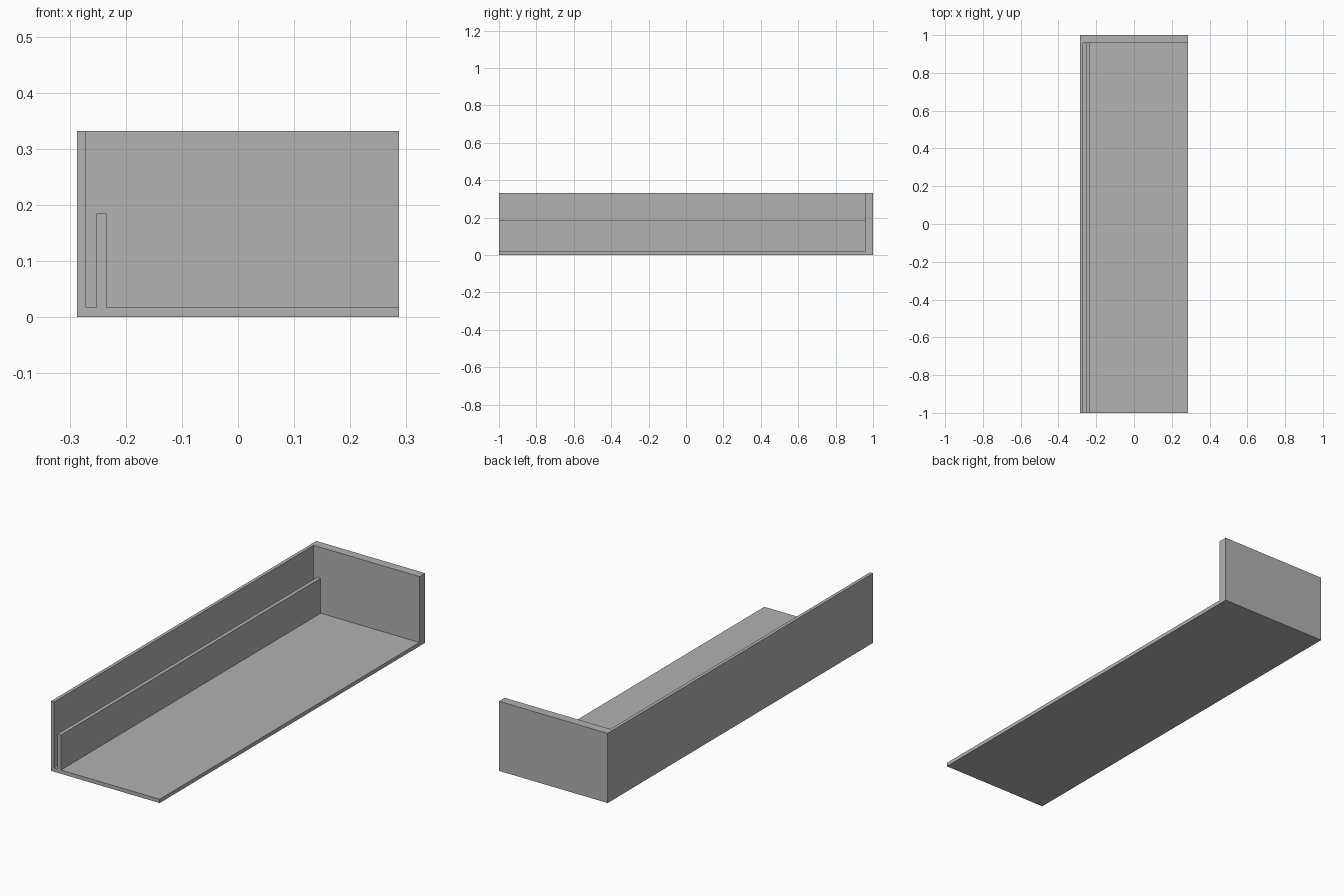
import bpy
import bmesh

cube = bpy.data.objects.get("Cube")
if cube:
    bpy.data.objects.remove(cube, do_unlink=True)

# Overall size and thicknesses
HALF_W, HALF_L, HEIGHT = 0.287, 1.0, 0.332
FLOOR = 0.018
WALL_IN = -0.271
FIN_OUT, FIN_IN, FIN_TOP = -0.252, -0.234, 0.185
BACK_IN = 0.957

grey = bpy.data.materials.new("plain_grey")
grey.use_nodes = True
colour = (0.445, 0.445, 0.445, 1)
grey.diffuse_color = colour
grey.node_tree.nodes["Principled BSDF"].inputs["Base Color"].default_value = colour


def extrude_profile(name, profile, y0, y1):
    """Solid made by sweeping an x-z outline along y."""
    bm = bmesh.new()
    face = bm.faces.new([bm.verts.new((x, y0, z)) for x, z in profile])
    swept = bmesh.ops.extrude_face_region(bm, geom=[face])["geom"]
    verts = [v for v in swept if isinstance(v, bmesh.types.BMVert)]
    bmesh.ops.translate(bm, verts=verts, vec=(0, y1 - y0, 0))
    bmesh.ops.recalc_face_normals(bm, faces=bm.faces)
    mesh = bpy.data.meshes.new(name)
    bm.to_mesh(mesh)
    bm.free()
    mesh.materials.append(grey)
    obj = bpy.data.objects.new(name, mesh)
    bpy.context.collection.objects.link(obj)
    return obj


# Solid block that becomes the floor, side wall, low divider and end wall
tray = extrude_profile("open_tray", [(-HALF_W, 0), (HALF_W, 0), (HALF_W, HEIGHT), (-HALF_W, HEIGHT)],
                       -HALF_L, HALF_L)

# Hollow space, notched around the divider and open at the front, left and top
far = 0.5
hollow = extrude_profile("hollow_cutter", [
    (WALL_IN, FLOOR), (FIN_OUT, FLOOR), (FIN_OUT, FIN_TOP), (FIN_IN, FIN_TOP),
    (FIN_IN, FLOOR), (far, FLOOR), (far, far), (WALL_IN, far)], -HALF_L - far, BACK_IN)
hollow.hide_render = True

cut = tray.modifiers.new("hollow_out", "BOOLEAN")
cut.operation = "DIFFERENCE"
cut.solver = "EXACT"
cut.object = hollow
bpy.context.view_layer.objects.active = tray
tray.select_set(True)
bpy.ops.object.modifier_apply(modifier=cut.name)
bpy.data.objects.remove(hollow, do_unlink=True)
